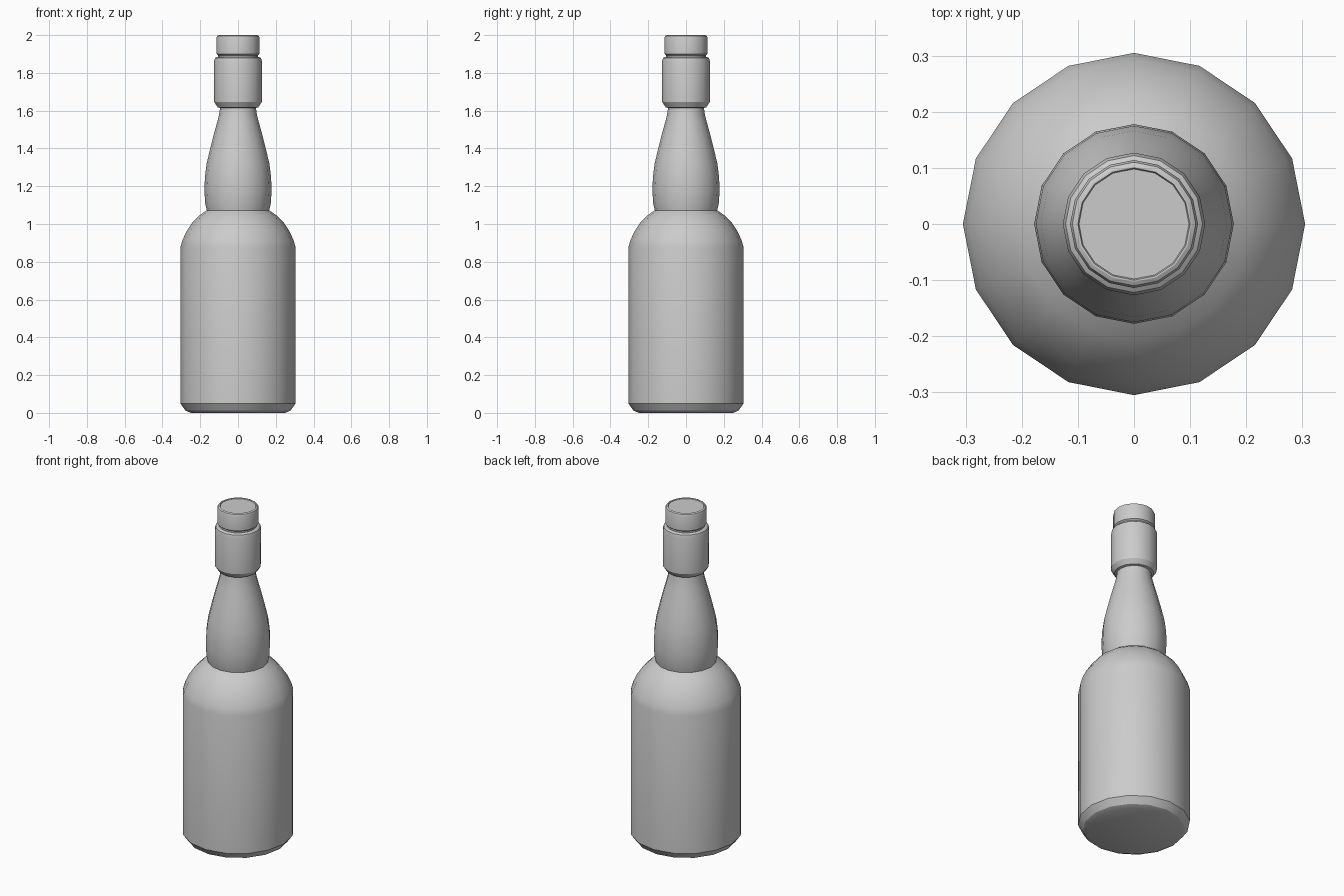
import bpy, bmesh, math

if "Cube" in bpy.data.objects:
    bpy.data.objects.remove(bpy.data.objects["Cube"])

SIDES = 16


def lathe(name, profile, cap_bottom=False, cap_top=False, angle=30):
    """Revolve (radius, height) points around z."""
    bm = bmesh.new()
    rings = []
    for r, z in profile:
        rings.append([bm.verts.new((r * math.cos(2 * math.pi * i / SIDES),
                                    r * math.sin(2 * math.pi * i / SIDES), z))
                      for i in range(SIDES)])
    for a, b in zip(rings, rings[1:]):
        for i in range(SIDES):
            j = (i + 1) % SIDES
            bm.faces.new((a[i], a[j], b[j], b[i]))
    if cap_bottom:
        bm.faces.new(rings[0][::-1])
    if cap_top:
        bm.faces.new(rings[-1])
    mesh = bpy.data.meshes.new(name)
    bm.to_mesh(mesh)
    bm.free()
    obj = bpy.data.objects.new(name, mesh)
    bpy.context.collection.objects.link(obj)
    bpy.ops.object.select_all(action='DESELECT')
    obj.select_set(True)
    bpy.context.view_layer.objects.active = obj
    bpy.ops.object.shade_smooth_by_angle(angle=math.radians(angle))
    return obj


# Body with chamfered base and rounded shoulder
lathe("bottle_body", [(0.25, 0), (0.278, 0.012), (0.305, 0.05), (0.305, 0.876),
                      (0.294, 0.915), (0.272, 0.962), (0.24, 1.01),
                      (0.205, 1.045), (0.165, 1.073)], cap_bottom=True)

# Foil-wrapped neck, flaring at its lower edge
lathe("bottle_neck", [(0.165, 1.071), (0.174, 1.11), (0.178, 1.18), (0.175, 1.25),
                      (0.166, 1.32), (0.147, 1.40), (0.128, 1.475),
                      (0.11, 1.54), (0.10, 1.58), (0.095, 1.615)])

# Thick collar under the cap
lathe("neck_collar", [(0.095, 1.615), (0.108, 1.618), (0.126, 1.645), (0.127, 1.86),
                      (0.122, 1.878), (0.113, 1.884), (0.105, 1.884)])

# Cap with a small rim around the top disc
lathe("bottle_cap", [(0.105, 1.884), (0.105, 1.893), (0.114, 1.90), (0.114, 1.985),
                     (0.110, 1.996), (0.103, 2.0), (0.10, 2.0), (0.098, 1.995)],
      cap_top=True)
